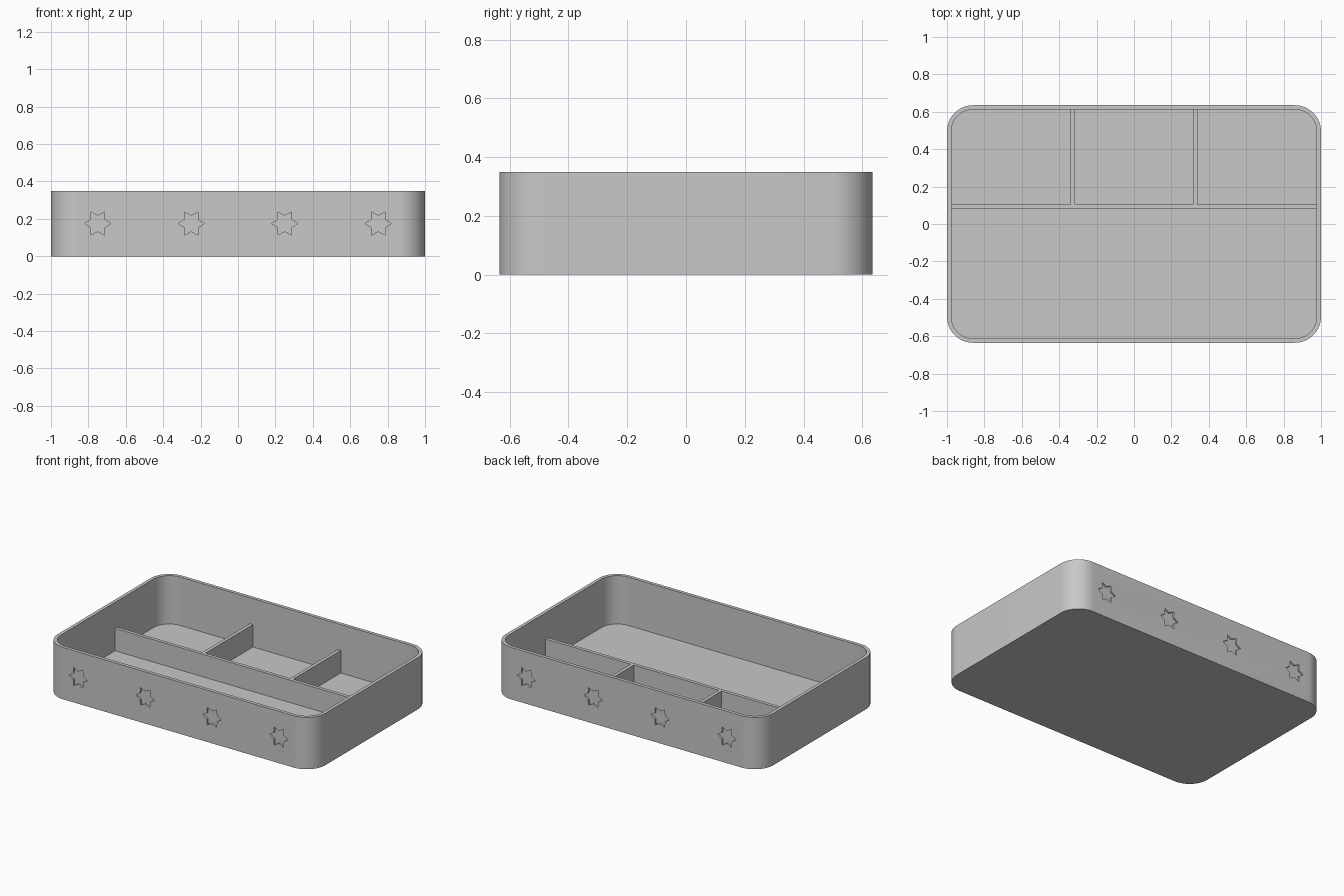
import bpy, bmesh, math

if "Cube" in bpy.data.objects:
    bpy.data.objects.remove(bpy.data.objects["Cube"])

W, D, H = 2.0, 1.27, 0.35      # outer size
T, R = 0.023, 0.14             # wall thickness, outer corner radius
FLOOR = 0.023
DIV_H = 0.175                  # divider height
DIV_Y = 0.094                  # centre line of the long divider

grey = bpy.data.materials.new("plain grey")
grey.diffuse_color = (0.58, 0.58, 0.58, 1)
grey.use_nodes = True
grey.node_tree.nodes["Principled BSDF"].inputs["Base Color"].default_value = grey.diffuse_color


def make_object(name, bm):
    bmesh.ops.recalc_face_normals(bm, faces=bm.faces)
    me = bpy.data.meshes.new(name)
    bm.to_mesh(me)
    bm.free()
    me.materials.append(grey)
    ob = bpy.data.objects.new(name, me)
    bpy.context.collection.objects.link(ob)
    return ob


def rounded_loop(bm, inset, z, steps=16):
    """Ring of vertices around a rounded rectangle."""
    r = R - inset
    ring = []
    for q, (sx, sy) in enumerate([(1, 1), (-1, 1), (-1, -1), (1, -1)]):
        for i in range(steps + 1):
            a = math.pi / 2 * (q + i / steps)
            ring.append(bm.verts.new((sx * (W / 2 - R) + r * math.cos(a),
                                      sy * (D / 2 - R) + r * math.sin(a), z)))
    return ring


def box(name, x0, x1, y0, y1, z0, z1):
    bm = bmesh.new()
    bmesh.ops.create_cube(bm, size=1)
    for v in bm.verts:
        v.co = (x1 if v.co.x > 0 else x0,
                y1 if v.co.y > 0 else y0,
                z1 if v.co.z > 0 else z0)
    return make_object(name, bm)


# Tray shell: outer wall, rim, inner wall, floor
bm = bmesh.new()
rings = [rounded_loop(bm, 0, 0), rounded_loop(bm, 0, H),
         rounded_loop(bm, T, H), rounded_loop(bm, T, FLOOR)]
n = len(rings[0])
for a, b in zip(rings, rings[1:]):
    for i in range(n):
        j = (i + 1) % n
        bm.faces.new((a[i], a[j], b[j], b[i]))
bm.faces.new(rings[0])
bm.faces.new(rings[3])
tray = make_object("tray", bm)

# Shallow six-pointed stars pressed into the front and back walls
bm = bmesh.new()
for side in (-1, 1):
    for cx in (-0.75, -0.25, 0.25, 0.75):
        star = []
        for i in range(12):
            r = 0.07 if i % 2 == 0 else 0.042
            a = math.pi * i / 6
            star.append(bm.verts.new((cx + r * math.cos(a), side * (D / 2 - 0.011),
                                      H / 2 + r * math.sin(a))))
        face = bm.faces.new(star)
        out = bmesh.ops.extrude_face_region(bm, geom=[face], use_keep_orig=True)
        for v in out["geom"]:
            if isinstance(v, bmesh.types.BMVert):
                v.co.y += side * 0.05
cutter = make_object("star_cutter", bm)
cutter.hide_render = True
mod = tray.modifiers.new("stars", "BOOLEAN")
mod.operation = "DIFFERENCE"
mod.solver = "EXACT"
mod.object = cutter
bpy.context.view_layer.objects.active = tray
tray.select_set(True)
bpy.ops.object.modifier_apply(modifier=mod.name)
bpy.data.objects.remove(cutter)
bpy.ops.object.shade_smooth_by_angle(angle=math.radians(30))

# Dividers: one long across the tray, two short ones at the back
e = 0.004
box("long_divider", -W / 2 + T - e, W / 2 - T + e,
    DIV_Y - T / 2, DIV_Y + T / 2, FLOOR - e, DIV_H)
for name, x in (("left_divider", -0.328), ("right_divider", 0.328)):
    box(name, x - T / 2, x + T / 2, DIV_Y + T / 2 - e, D / 2 - T + e,
        FLOOR - e, DIV_H)
